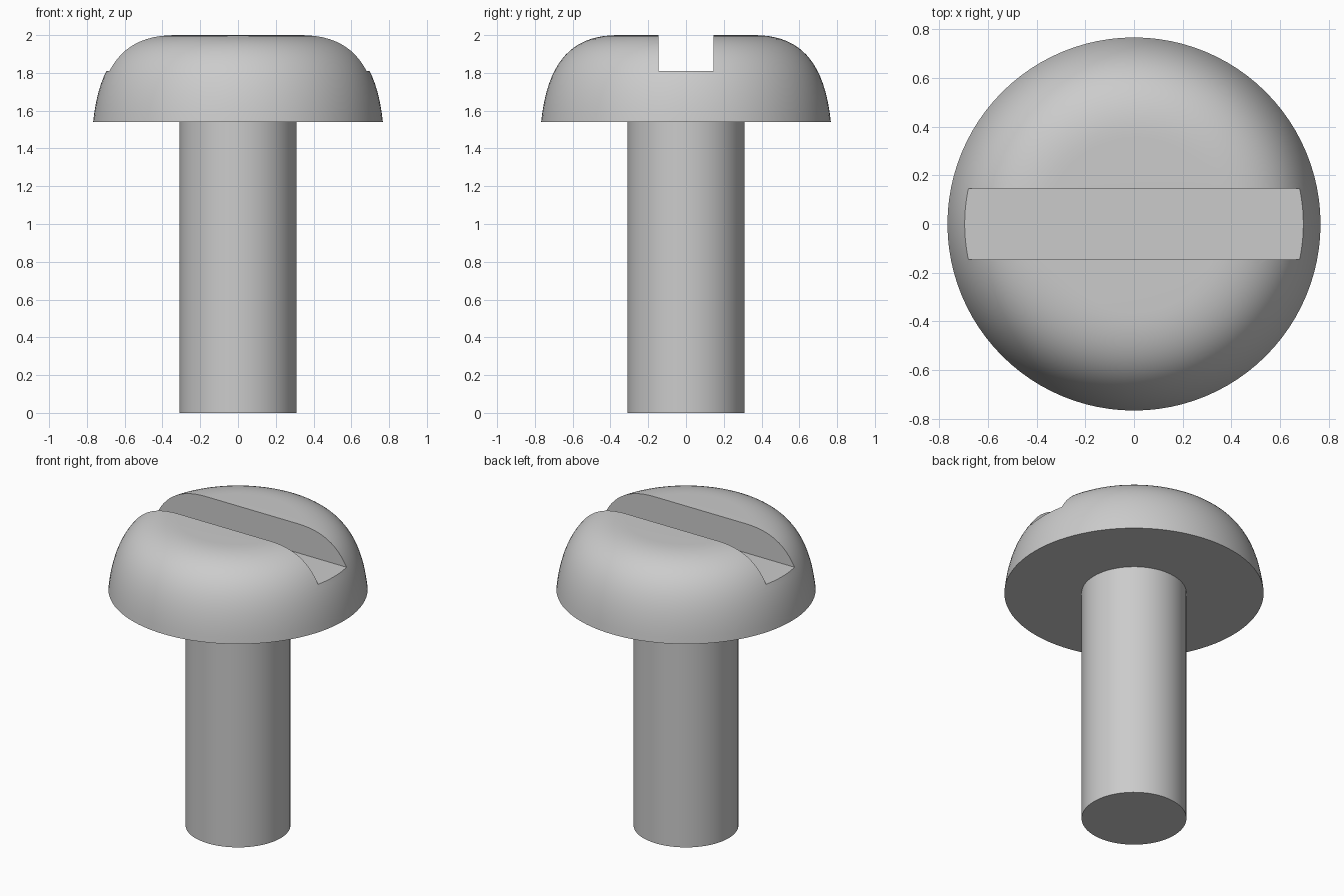
import bpy, bmesh, math
from mathutils import Vector
from mathutils.geometry import interpolate_bezier

if "Cube" in bpy.data.objects:
    bpy.data.objects.remove(bpy.data.objects["Cube"])

SEGMENTS = 96


def lathe(name, profile):
    """Revolve an (r, z) profile that starts and ends on the z axis."""
    bm = bmesh.new()
    verts = [bm.verts.new((r, 0, z)) for r, z in profile]
    edges = [bm.edges.new(pair) for pair in zip(verts, verts[1:])]
    bmesh.ops.spin(bm, geom=verts + edges, cent=(0, 0, 0), axis=(0, 0, 1),
                   angle=math.tau, steps=SEGMENTS, use_merge=True)
    bmesh.ops.remove_doubles(bm, verts=bm.verts, dist=1e-5)
    bmesh.ops.recalc_face_normals(bm, faces=bm.faces)
    mesh = bpy.data.meshes.new(name)
    bm.to_mesh(mesh)
    bm.free()
    obj = bpy.data.objects.new(name, mesh)
    bpy.context.collection.objects.link(obj)
    return obj


# Shank and pan head as one turned body
dome = interpolate_bezier(Vector((0.767, 1.54, 0)), Vector((0.735, 1.84, 0)),
                          Vector((0.62, 2.0, 0)), Vector((0.36, 2.0, 0)), 20)
profile = [(0, 0), (0.31, 0), (0.31, 1.54)]
profile += [(p.x, p.y) for p in dome] + [(0, 2.0)]
screw = lathe("screw_body", profile)

# Driver slot cutter, running along x
bpy.ops.mesh.primitive_cube_add(size=1, location=(0, 0, 2.01))
cutter = bpy.context.object
cutter.name = "slot_cutter"
cutter.scale = (2, 0.292, 0.4)
cutter.hide_render = True

# Cut the slot
cut = screw.modifiers.new("slot", 'BOOLEAN')
cut.operation = 'DIFFERENCE'
cut.solver = 'EXACT'
cut.object = cutter
bpy.ops.object.select_all(action='DESELECT')
screw.select_set(True)
bpy.context.view_layer.objects.active = screw
bpy.ops.object.modifier_apply(modifier=cut.name)
bpy.data.objects.remove(cutter)

# Smooth round surfaces, crisp rims
bpy.ops.object.shade_smooth_by_angle(angle=math.radians(30))
